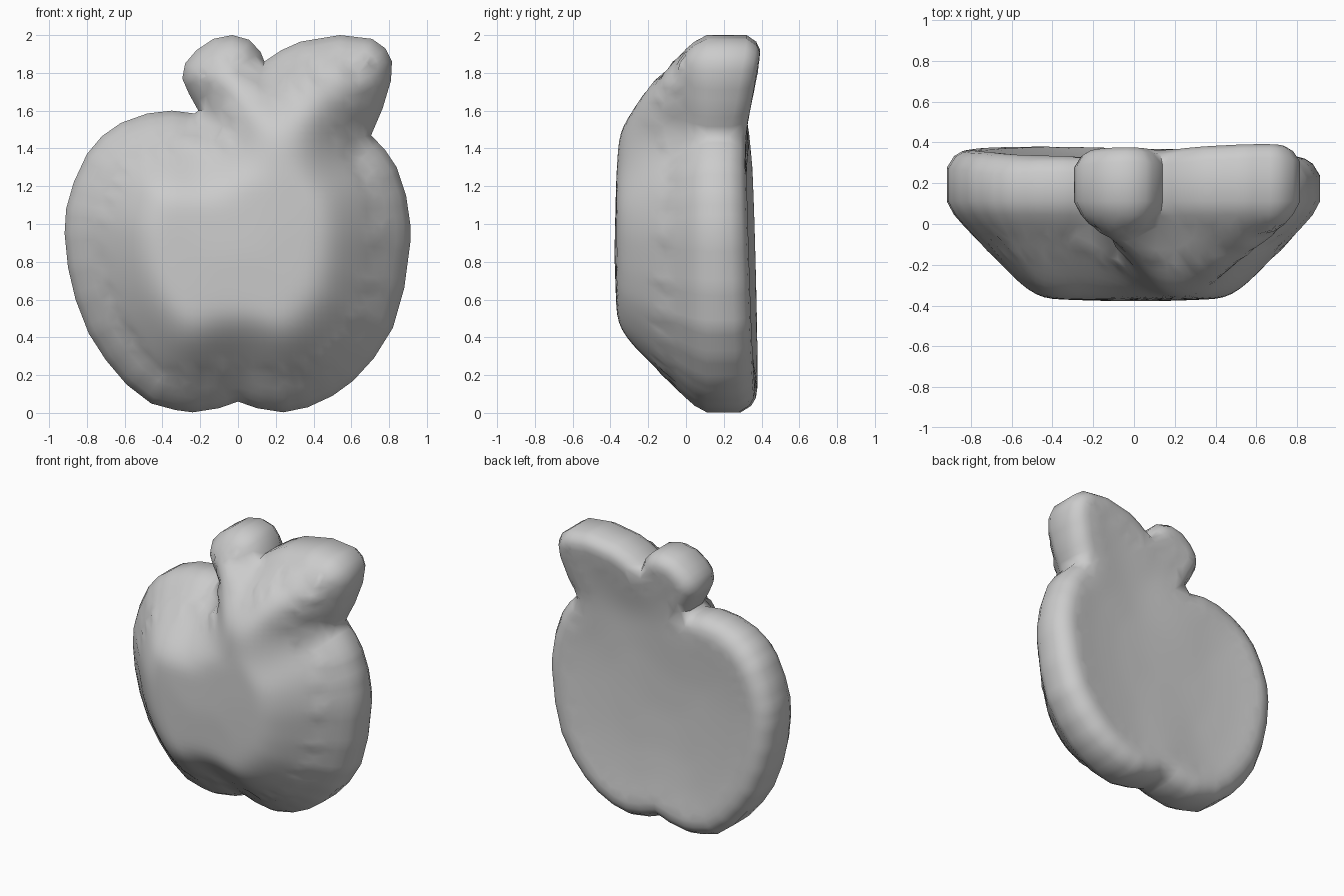
import bpy, bmesh, math
from mathutils import Vector
from mathutils.geometry import delaunay_2d_cdt

if "Cube" in bpy.data.objects:
    bpy.data.objects.remove(bpy.data.objects["Cube"])

# Silhouette (x, z), counter-clockwise seen from the front
FRUIT_RIGHT = [(0, .06), (.1, .025), (.24, .003), (.37, .03), (.5, .09), (.61, .17), (.72, .29),
               (.82, .45), (.88, .66), (.912, .9), (.912, 1.0), (.89, 1.15), (.84, 1.3), (.78, 1.39)]
LEAF = [(.705, 1.47), (.765, 1.61), (.81, 1.76), (.815, 1.86), (.78, 1.93), (.71, 1.98), (.54, 2.0),
        (.33, 1.965), (.23, 1.92), (.14, 1.86)]
STEM = [(.12, 1.91), (.06, 1.975), (-.03, 2.0), (-.13, 1.98), (-.22, 1.92), (-.28, 1.85),
        (-.295, 1.77), (-.26, 1.69), (-.21, 1.6)]
FRUIT_LEFT = [(-.23, 1.585), (-.35, 1.6), (-.48, 1.585), (-.62, 1.535), (-.72, 1.465), (-.8, 1.37),
              (-.87, 1.22), (-.91, 1.08), (-.918, .95), (-.9, .77), (-.86, .6), (-.79, .42),
              (-.7, .28), (-.59, .15), (-.46, .05), (-.33, .015), (-.24, .003), (-.1, .025)]
# Depth y against the distance from the silhouette
FRONT = [(0, .11), (.035, .045), (.09, -.018), (.25, -.185), (.34, -.28), (.41, -.34), (.47, -.367),
         (.8, -.38)]
BACK = [(0, .26), (.035, .317), (.075, .342), (.12, .35), (.16, .347), (.3, .33), (.5, .315), (.9, .305)]

corners = [Vector(p) for p in FRUIT_RIGHT + LEAF + STEM + FRUIT_LEFT]
segments = list(zip(corners, corners[1:] + corners[:1]))


def lookup(table, d):
    for (d0, y0), (d1, y1) in zip(table, table[1:]):
        if d <= d1:
            return y0 + (y1 - y0) * (d - d0) / (d1 - d0)
    return table[-1][1]


def edge_distance(p):
    best = 9.0
    for a, b in segments:
        t = max(0, min(1, (p - a).dot(b - a) / (b - a).length_squared))
        best = min(best, (p - a.lerp(b, t)).length)
    return best


def inside(p):
    hit = False
    for a, b in segments:
        if (a.y > p.y) != (b.y > p.y) and p.x < a.x + (b.x - a.x) * (p.y - a.y) / (b.y - a.y):
            hit = not hit
    return hit


def front_depth(p, d):
    # fuller where leaf and stem flow into the fruit
    swell = math.exp(-((p.x - .2) / .36) ** 2 - ((p.y - 1.58) / .28) ** 2)
    return lookup(FRONT, d * (1 + .3 * swell))


def back_depth(p, d):
    # leans forward towards the top of the fruit, then back again at leaf and stem
    fruit = max(0, min(1, (1.6 - p.y) / .3))
    tip = max(0, p.y - 1.5) * (.13 + .06 * max(0, p.x))
    lean = .025 - .03 * min(p.y, 1.5) + tip - .022 * p.x * fruit
    return lookup(BACK, d) + lean


# Rim points, inset rows along the rim, then an even grid inside
rim, points = [], []
for a, b in segments:
    count = max(1, round((b - a).length / .045))
    rim += [a.lerp(b, i / count) for i in range(count)]
n = len(rim)
for d in (.035, .075, .12):
    for i, p in enumerate(rim):
        t = (rim[(i + 1) % n] - rim[i - 1]).normalized()
        q = p + Vector((-t.y, t.x)) * d
        if inside(q) and edge_distance(q) > d * .93:
            points.append(q)
step = .04
for i in range(-24, 25):
    for j in range(0, 51):
        q = Vector((i * step, j * step))
        if inside(q) and edge_distance(q) > .15:
            points.append(q)
flat, _, tris, *_ = delaunay_2d_cdt(rim + points, [], [list(range(n))], 1, 1e-5)
distances = [edge_distance(p) for p in flat]


def add_sheet(bm, depth, is_back):
    verts = [bm.verts.new((p.x, depth(p, d), p.y)) for p, d in zip(flat, distances)]
    for t in tris:
        bm.faces.new([verts[k] for k in (reversed(t) if is_back else t)])
    # soften the ridges and valleys in depth only, most around leaf and stem
    inner = [v for v, d in zip(verts, distances) if d > .14]
    upper = [v for v, d in zip(verts, distances) if d > .08 and v.co.z > 1.25 and -.3 < v.co.x < .72]
    for group in [upper] * 8 + [inner] * 4:
        new = [sum(e.other_vert(v).co.y for e in v.link_edges) / len(v.link_edges) for v in group]
        for v, y in zip(group, new):
            v.co.y += .5 * (y - v.co.y)


# Padded fruit with stem and leaf
bm = bmesh.new()
add_sheet(bm, front_depth, False)
add_sheet(bm, back_depth, True)
# upright side wall between the two sheets
bmesh.ops.bridge_loops(bm, edges=[e for e in bm.edges if e.is_boundary])
bmesh.ops.recalc_face_normals(bm, faces=bm.faces)
mesh = bpy.data.meshes.new("padded_fruit")
bm.to_mesh(mesh)
bm.free()
fruit = bpy.data.objects.new("padded_fruit", mesh)
bpy.context.collection.objects.link(fruit)

grey = bpy.data.materials.new("light_grey")
grey.diffuse_color = (.6, .6, .6, 1)
grey.use_nodes = True
grey.node_tree.nodes["Principled BSDF"].inputs["Base Color"].default_value = grey.diffuse_color
mesh.materials.append(grey)

bpy.context.view_layer.objects.active = fruit
fruit.select_set(True)
bpy.ops.object.shade_smooth_by_angle(angle=math.radians(60))
